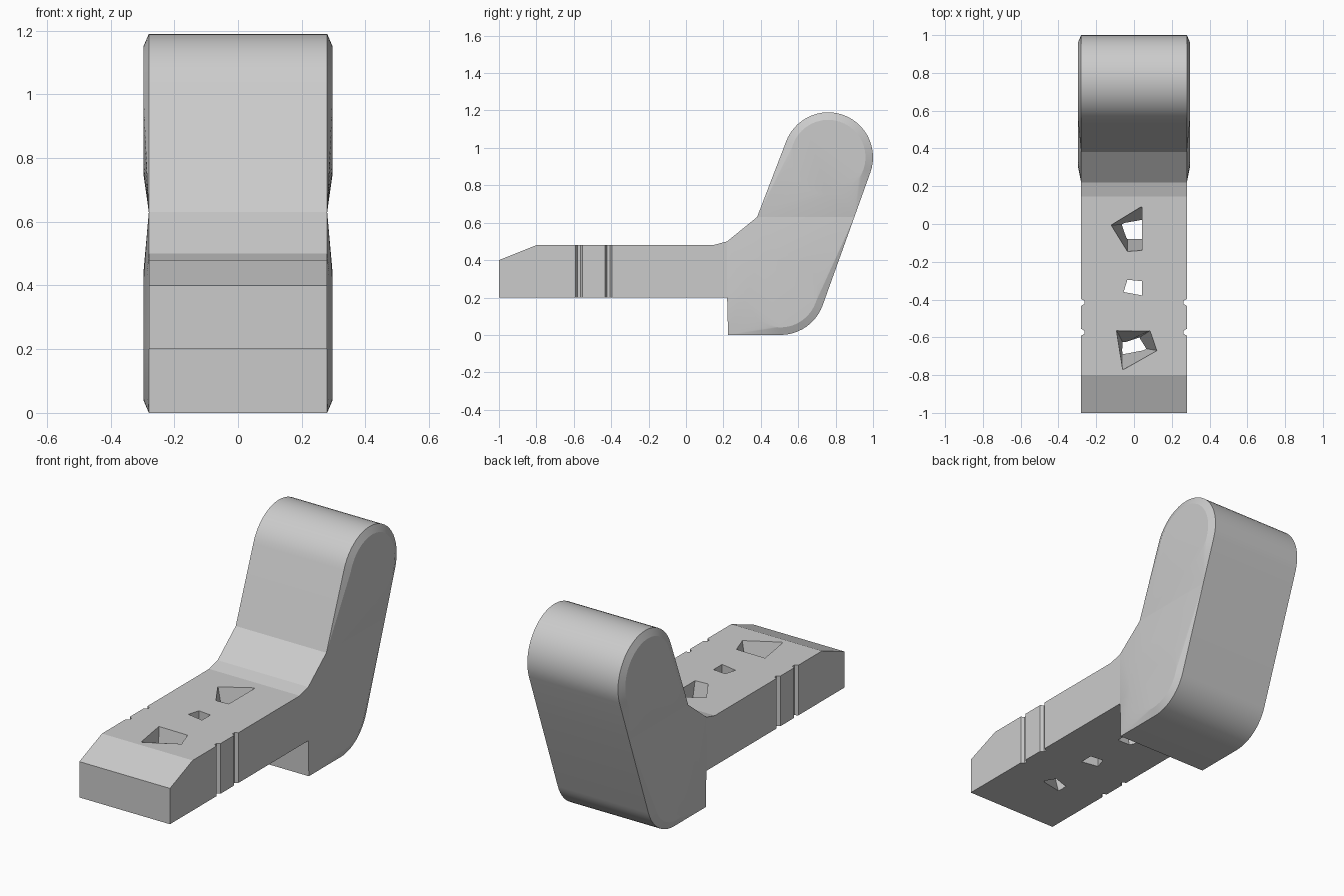
import bpy, bmesh, math

if "Cube" in bpy.data.objects:
    bpy.data.objects.remove(bpy.data.objects["Cube"])

HALF = 0.28      # half width at the outline
BULGE = 0.297    # half width at the raised side faces
R, R_IN = 0.24, 0.20
UP, LOW = (0.76, 0.95), (0.505, 0.24)   # centres of the round ends (y, z)
TANGENT = math.atan2(-(UP[0] - LOW[0]), UP[1] - LOW[1])


def arc(c, r, a0, a1, n):
    return [(c[0] + r * math.cos(a0 + (a1 - a0) * i / n),
             c[1] + r * math.sin(a0 + (a1 - a0) * i / n)) for i in range(n + 1)]


def finish(name, bm):
    bmesh.ops.recalc_face_normals(bm, faces=bm.faces[:])
    mesh = bpy.data.meshes.new(name)
    bm.to_mesh(mesh)
    bm.free()
    ob = bpy.data.objects.new(name, mesh)
    bpy.context.collection.objects.link(ob)
    return ob


def loft(name, bottom, top):
    """Closed solid between two matching 3D loops."""
    bm = bmesh.new()
    a = [bm.verts.new(p) for p in bottom]
    b = [bm.verts.new(p) for p in top]
    bm.faces.new(a)
    bm.faces.new(b)
    for i in range(len(a)):
        j = (i + 1) % len(a)
        bm.faces.new((a[i], a[j], b[j], b[i]))
    return finish(name, bm)


def pillow(name, outline, centre):
    """Convex slab whose sides swell out to a round raised face."""
    bm = bmesh.new()
    for s in (-1, 1):
        for y, z in outline:
            bm.verts.new((s * HALF, y, z))
        for y, z in arc(centre, R_IN, 0, 2 * math.pi, 40)[:-1]:
            bm.verts.new((s * BULGE, y, z))
    res = bmesh.ops.convex_hull(bm, input=bm.verts[:])
    loose = [v for v in bm.verts if not v.link_faces]
    bmesh.ops.delete(bm, geom=loose, context='VERTS')
    bmesh.ops.dissolve_limit(bm, angle_limit=0.002, verts=bm.verts[:], edges=bm.edges[:])
    return finish(name, bm)


def boolean(target, tool, op):
    m = target.modifiers.new(op.title(), 'BOOLEAN')
    m.operation, m.solver, m.object = op, 'EXACT', tool
    bpy.context.view_layer.objects.active = target
    bpy.ops.object.modifier_apply(modifier=m.name)
    bpy.data.objects.remove(tool)


# Flat base plate
side = [(-1, 0.2), (-1, 0.4), (-0.8, 0.48), (0.145, 0.48), (0.22, 0.5), (0.3, 0.5), (0.3, 0.2)]
body = loft("base_and_backrest", [(-HALF, y, z) for y, z in side], [(HALF, y, z) for y, z in side])

# Tapered holes: loops at the underside and at the top
holes = [
    ([(-0.065, -0.003), (0.042, 0.022), (0.042, -0.08), (-0.035, -0.08)],
     [(-0.12, -0.005), (0.042, 0.09), (0.042, -0.14), (-0.035, -0.145)]),
    ([(-0.035, -0.295), (0.042, -0.303), (0.042, -0.378), (-0.055, -0.36)],
     [(-0.035, -0.295), (0.042, -0.303), (0.042, -0.378), (-0.055, -0.36)]),
    ([(-0.06, -0.625), (0.03, -0.6), (0.065, -0.66), (-0.06, -0.69)],
     [(-0.092, -0.565), (0.085, -0.565), (0.122, -0.67), (-0.06, -0.77)]),
]
for low, top in holes:
    def at(t):
        return [(a[0] + (b[0] - a[0]) * t, a[1] + (b[1] - a[1]) * t, 0.2 + 0.28 * t)
                for a, b in zip(low, top)]
    boolean(body, loft("hole_cutter", at(-0.1), at(1.1)), 'DIFFERENCE')

# Vertical side grooves
for y in (-0.573, -0.415):
    for s in (-1, 1):
        v = [(s * 0.30, y - 0.03), (s * 0.262, y - 0.008), (s * 0.262, y + 0.008), (s * 0.30, y + 0.03)]
        boolean(body, loft("groove_cutter", [(*p, 0.1) for p in v], [(*p, 0.6) for p in v]), 'DIFFERENCE')

# Lower block with rounded heel, and leaning upper block with rounded top
t = (0.63 - LOW[1] - R * math.sin(TANGENT)) / (UP[1] - LOW[1])
back_y = LOW[0] + R * math.cos(TANGENT) + t * (UP[0] - LOW[0])
heel = arc(LOW, R, -math.pi / 2, TANGENT, 12)
crown = arc(UP, R, TANGENT, TANGENT + math.pi, 26)
lower = pillow("lower_block", [(0.225, 0), (0.22, 0.2), (0.22, 0.5), (0.38, 0.63), (back_y, 0.63)] + heel, LOW)
upper = pillow("upper_block", [(0.38, 0.63), (back_y, 0.63)] + crown, UP)
boolean(lower, upper, 'UNION')
boolean(body, lower, 'UNION')

# Smooth the round ends, keep the rest crisp
bpy.ops.object.select_all(action='DESELECT')
body.select_set(True)
bpy.context.view_layer.objects.active = body
bpy.ops.object.shade_smooth_by_angle(angle=math.radians(10))
